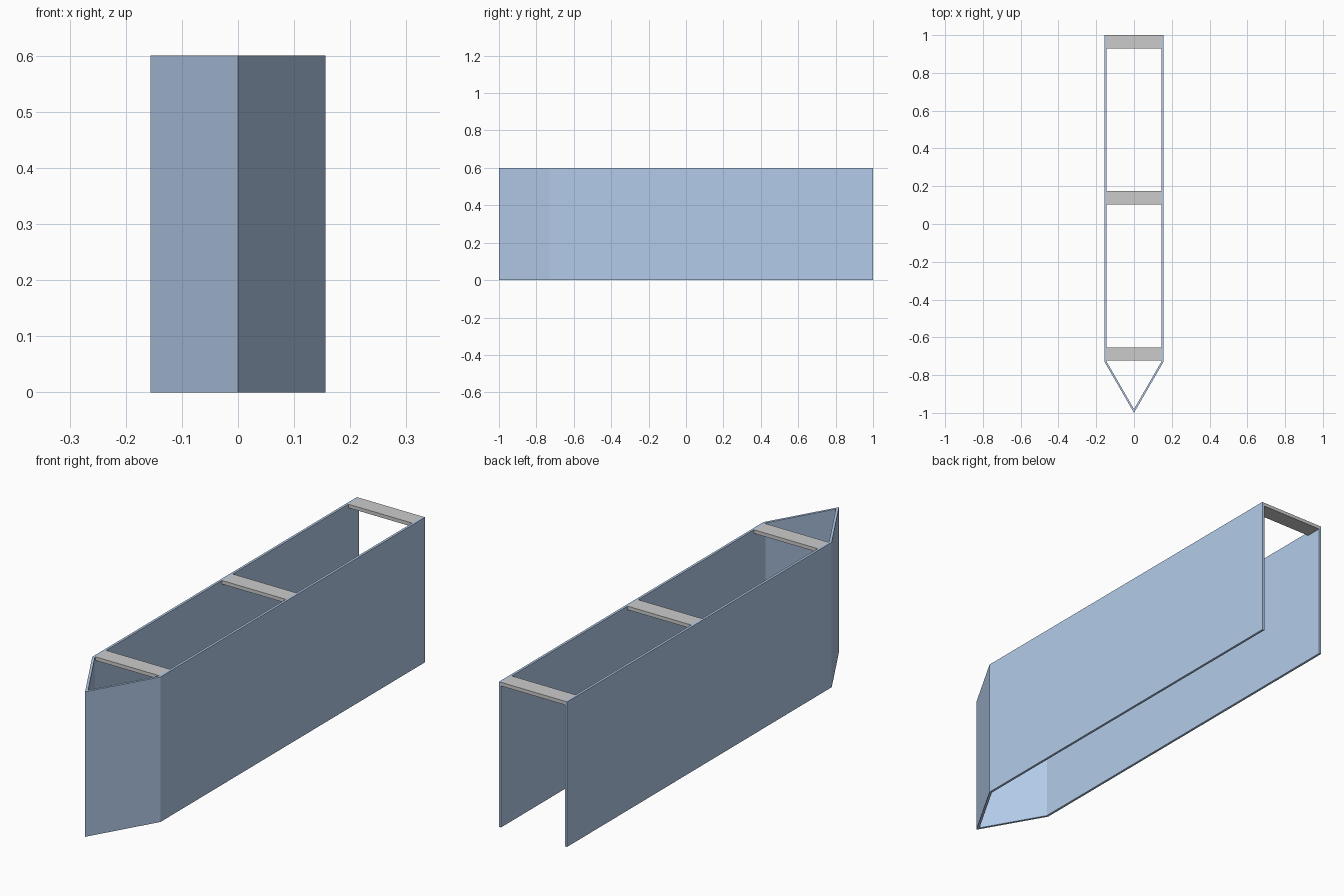
import bpy, bmesh, math

if "Cube" in bpy.data.objects:
    bpy.data.objects.remove(bpy.data.objects["Cube"])

H = 0.6          # wall height
W = 0.156        # outer half width
T = 0.010        # wall thickness
SLOPE = 1 / math.tan(math.radians(30))


def prism(name, outline, z0, z1, mat=None):
    """Extrude a closed xy outline from z0 to z1."""
    bm = bmesh.new()
    face = bm.faces.new([bm.verts.new((x, y, z0)) for x, y in outline])
    ext = bmesh.ops.extrude_face_region(bm, geom=[face])
    verts = [v for v in ext["geom"] if isinstance(v, bmesh.types.BMVert)]
    bmesh.ops.translate(bm, verts=verts, vec=(0, 0, z1 - z0))
    bmesh.ops.recalc_face_normals(bm, faces=bm.faces)
    mesh = bpy.data.meshes.new(name)
    bm.to_mesh(mesh)
    bm.free()
    obj = bpy.data.objects.new(name, mesh)
    bpy.context.collection.objects.link(obj)
    if mat:
        mesh.materials.append(mat)
    return obj


blue = bpy.data.materials.new("blue_panel")
blue.diffuse_color = (0.45, 0.6, 0.82, 1)
blue.use_nodes = True
blue.node_tree.nodes["Principled BSDF"].inputs["Base Color"].default_value = blue.diffuse_color

# Thin side walls meeting in a pointed nose, open at the back
wi = W - T
tip = -1 + T / math.sin(math.radians(30))
outer = [(-W, 1), (-W, -1 + W * SLOPE), (0, -1), (W, -1 + W * SLOPE), (W, 1)]
inner = [(wi, 1), (wi, tip + wi * SLOPE), (0, tip), (-wi, tip + wi * SLOPE), (-wi, 1)]
prism("pointed_wall", outer + inner, 0, H, blue)

# Flat cross braces flush with the top edge
for name, y in (("front_brace", -0.688), ("middle_brace", 0.139), ("back_brace", 0.965)):
    d = 0.035
    prism(name, [(-wi, y - d), (wi, y - d), (wi, y + d), (-wi, y + d)], H - 0.015, H)
